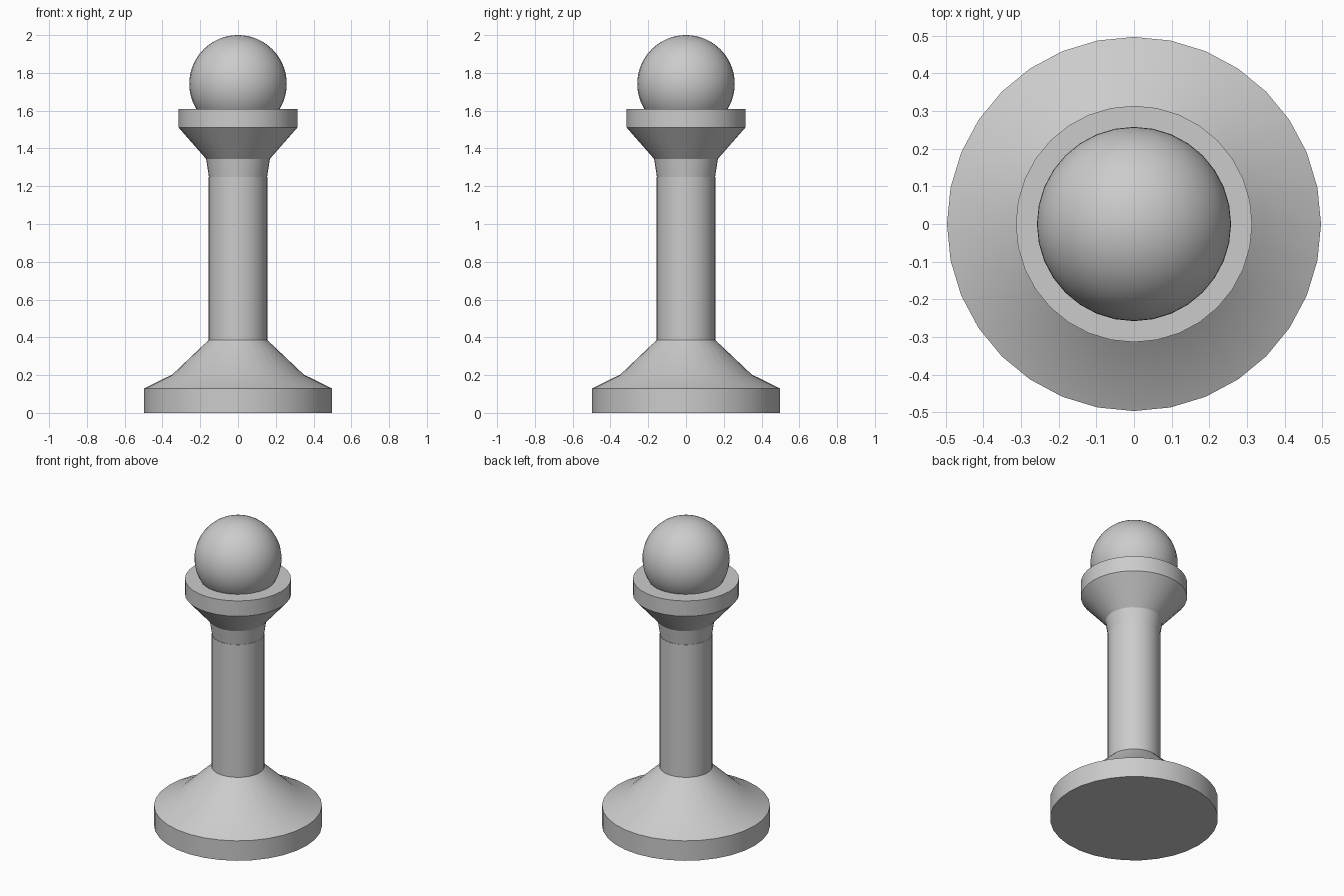
import bpy, bmesh, math

if "Cube" in bpy.data.objects:
    bpy.data.objects.remove(bpy.data.objects["Cube"])

SIDES = 32
grey = bpy.data.materials.new("plain_grey")
grey.diffuse_color = (0.6, 0.6, 0.6, 1)
grey.use_nodes = True
grey.node_tree.nodes["Principled BSDF"].inputs["Base Color"].default_value = grey.diffuse_color


def finish(obj, angle):
    obj.data.materials.append(grey)
    bpy.ops.object.select_all(action='DESELECT')
    obj.select_set(True)
    bpy.context.view_layer.objects.active = obj
    bpy.ops.object.shade_smooth_by_angle(angle=math.radians(angle))


def lathe(name, profile):
    """Capped solid of revolution from (radius, height) points, bottom to top."""
    bm = bmesh.new()
    rings = [[bm.verts.new((r * math.cos(2 * math.pi * i / SIDES),
                            r * math.sin(2 * math.pi * i / SIDES), z))
              for i in range(SIDES)] for r, z in profile]
    for low, high in zip(rings, rings[1:]):
        for i in range(SIDES):
            j = (i + 1) % SIDES
            bm.faces.new((low[i], low[j], high[j], high[i]))
    bm.faces.new(rings[0][::-1])
    bm.faces.new(rings[-1])
    mesh = bpy.data.meshes.new(name)
    bm.to_mesh(mesh)
    bm.free()
    obj = bpy.data.objects.new(name, mesh)
    bpy.context.collection.objects.link(obj)
    finish(obj, 30)


# Flared foot and straight shaft
lathe("base_and_shaft", [(0.497, 0), (0.497, 0.13), (0.348, 0.203),
                         (0.156, 0.385), (0.156, 1.25)])
# Neck widening into the collar
lathe("collar", [(0.154, 1.25), (0.169, 1.345), (0.314, 1.51), (0.314, 1.61)])

# Ball head, sunk into the collar
bpy.ops.mesh.primitive_uv_sphere_add(segments=32, ring_count=32, radius=0.258,
                                     location=(0, 0, 1.742))
head = bpy.context.object
head.name = "ball_head"
finish(head, 30)
